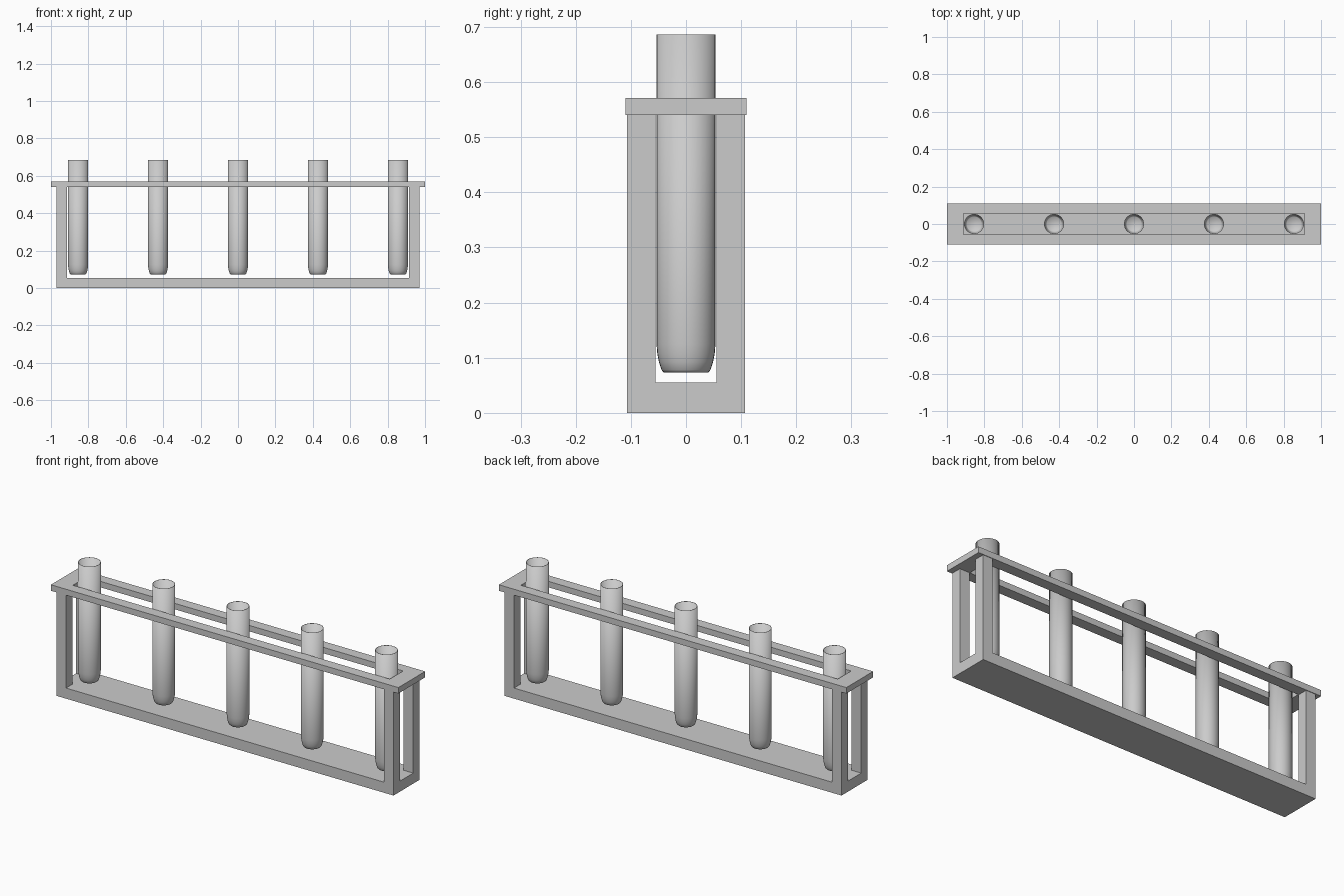
import bpy, bmesh
from math import pi, cos, sin, radians

if "Cube" in bpy.data.objects:
    bpy.data.objects.remove(bpy.data.objects["Cube"])


def add_object(name, mesh, loc=(0, 0, 0)):
    ob = bpy.data.objects.new(name, mesh)
    ob.location = loc
    bpy.context.collection.objects.link(ob)
    return ob


def grid_slab(bm, xs, ys, z0, height, hole=False):
    """Slab cut into 3 x 3 cells; returns its top faces. The middle cell may be open."""
    v = [[bm.verts.new((x, y, z0)) for y in ys] for x in xs]
    cells = [bm.faces.new((v[i][j], v[i + 1][j], v[i + 1][j + 1], v[i][j + 1]))
             for i in range(3) for j in range(3) if not (hole and i == j == 1)]
    ext = bmesh.ops.extrude_face_region(bm, geom=cells, use_keep_orig=True)["geom"]
    bmesh.ops.translate(bm, vec=(0, 0, height),
                        verts=[g for g in ext if isinstance(g, bmesh.types.BMVert)])
    return [g for g in ext if isinstance(g, bmesh.types.BMFace)]


def finish(bm, name):
    bmesh.ops.recalc_face_normals(bm, faces=bm.faces)
    mesh = bpy.data.meshes.new(name)
    bm.to_mesh(mesh)
    bm.free()
    return mesh


# Base with four corner posts pulled up out of it
bm = bmesh.new()
top = grid_slab(bm, (-0.97, -0.915, 0.915, 0.97), (-0.107, -0.055, 0.055, 0.107), 0, 0.055)
for f in top:
    c = f.calc_center_median()
    if abs(c.x) > 0.9 and abs(c.y) > 0.05:
        new = bmesh.ops.extrude_discrete_faces(bm, faces=[f])["faces"][0]
        bmesh.ops.translate(bm, vec=(0, 0, 0.485), verts=new.verts)
add_object("rack_base_and_posts", finish(bm, "rack_base_and_posts"))

# Top frame with one long slot
bm = bmesh.new()
grid_slab(bm, (-1, -0.912, 0.912, 1), (-0.11, -0.055, 0.055, 0.11), 0.54, 0.031, hole=True)
add_object("rack_top_frame", finish(bm, "rack_top_frame"))

# Thin open tube with a rounded, flat-bottomed end
SIDES = 32
profile = [(0.040, 0.073), (0.0445, 0.078), (0.049, 0.092),
           (0.052, 0.107), (0.0535, 0.125), (0.0535, 0.686)]
bm = bmesh.new()
rings = [[bm.verts.new((r * cos(2 * pi * k / SIDES), r * sin(2 * pi * k / SIDES), z))
          for k in range(SIDES)] for r, z in profile]
for a, b in zip(rings, rings[1:]):
    for k in range(SIDES):
        n = (k + 1) % SIDES
        bm.faces.new((a[k], a[n], b[n], b[k]))
bm.faces.new(rings[0][::-1])
tube_mesh = finish(bm, "test_tube")
tube_mesh.shade_smooth()
tube_mesh.set_sharp_from_angle(angle=radians(50))

for i in range(5):
    tube = add_object(f"test_tube_{i + 1}", tube_mesh, ((i - 2) * 0.4275, 0, 0))
    wall = tube.modifiers.new("glass_wall", "SOLIDIFY")
    wall.thickness = 0.002
    wall.offset = -1
